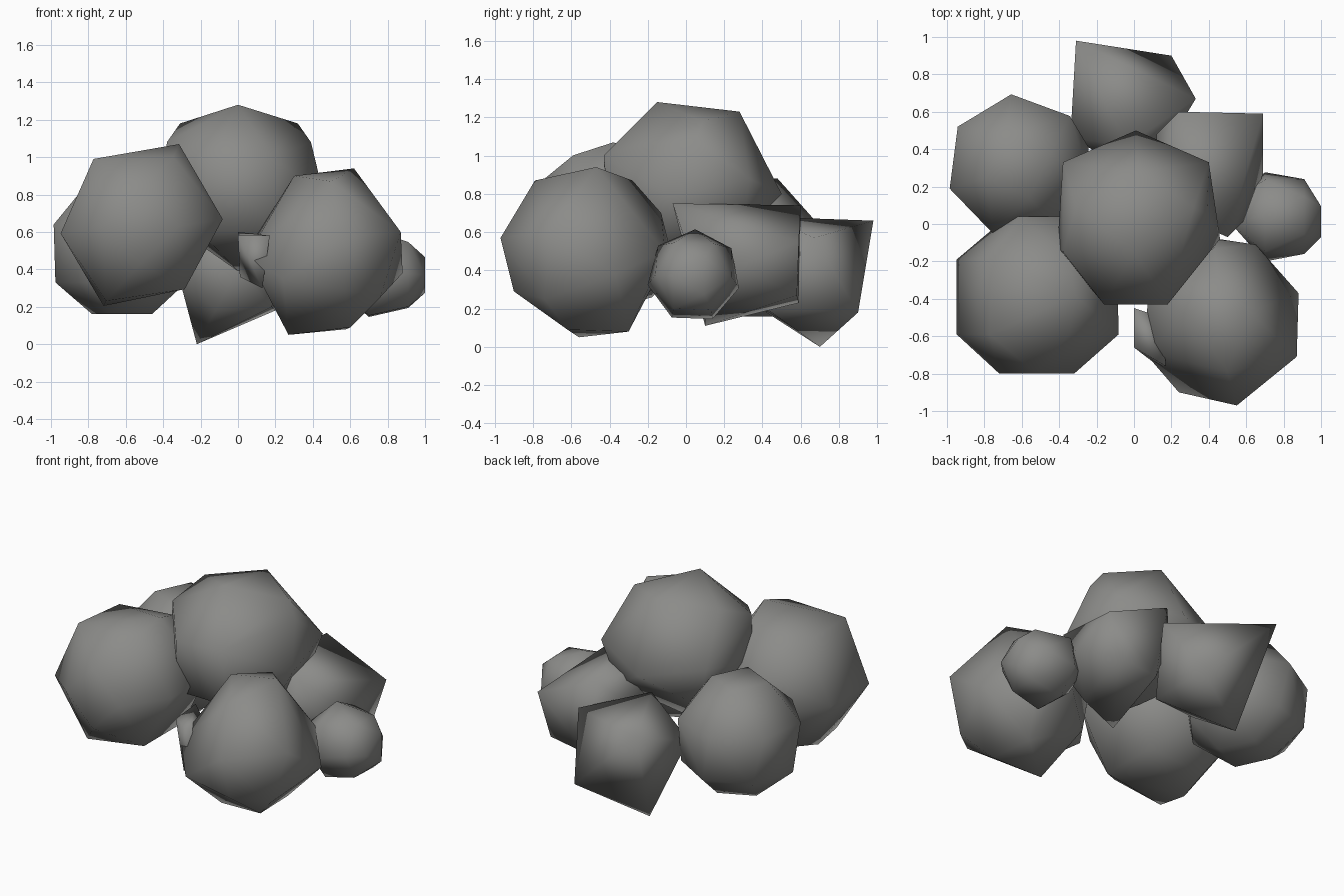
import bpy, bmesh, math
from mathutils import Vector

grey = bpy.data.materials.new("stone grey")
grey.diffuse_color = (0.26, 0.26, 0.25, 1)


def hull_rock(name, points):
    """Smooth-shaded low-poly stone: the convex hull of a few corners."""
    bm = bmesh.new()
    for p in points:
        bm.verts.new(p)
    res = bmesh.ops.convex_hull(bm, input=bm.verts[:])
    loose = {g for g in res["geom_interior"] if isinstance(g, bmesh.types.BMVert)}
    bmesh.ops.delete(bm, geom=list(loose), context='VERTS')
    bmesh.ops.recalc_face_normals(bm, faces=bm.faces[:])
    for f in bm.faces:
        f.smooth = True
    mesh = bpy.data.meshes.new(name)
    bm.to_mesh(mesh)
    bm.free()
    mesh.materials.append(grey)
    ob = bpy.data.objects.new(name, mesh)
    bpy.context.collection.objects.link(ob)
    return ob


def ring_rock(name, centre, axis, layers):
    """Stone from stacked polygons: (offset along axis, radius, sides, phase)."""
    u, v, w = [Vector(a) for a in {
        'X': ((0, 1, 0), (0, 0, 1), (1, 0, 0)),
        'Y': ((1, 0, 0), (0, 0, 1), (0, 1, 0)),
        'Z': ((1, 0, 0), (0, 1, 0), (0, 0, 1))}[axis]]
    pts = []
    for off, r, n, phase in layers:
        for i in range(n):
            a = math.radians(phase) + i * math.tau / n
            pts.append(Vector(centre) + w * off + (u * math.cos(a) + v * math.sin(a)) * r)
    return hull_rock(name, pts)


# round stones
ring_rock("front_left_stone", (-0.52, -0.38, 0.63), 'Y',
          [(-0.42, 0.20, 4, 90), (-0.21, 0.44, 3, 5), (-0.21, 0.43, 1, 185),
           (-0.21, 0.41, 6, 5), (0.0, 0.485, 1, 65), (0.0, 0.47, 1, 245),
           (0.19, 0.43, 2, 5), (0.20, 0.41, 6, 5), (0.42, 0.18, 4, 30)])
ring_rock("back_left_stone", (-0.62, 0.31, 0.53), 'Z',
          [(0.35, 0.18, 4, 20), (0.11, 0.385, 7, 44), (0.0, 0.39, 1, 15),
           (-0.20, 0.36, 7, 34), (-0.37, 0.17, 4, 340)])
ring_rock("small_right_stone", (0.76, 0.04, 0.37), 'X',
          [(-0.24, 0.08, 3, 0), (-0.06, 0.245, 7, 88),
           (0.15, 0.20, 6, 58), (0.24, 0.11, 3, 60)])

# large irregular stones
hull_rock("top_stone", [
    (0, -.15, 1.28), (.02, .28, 1.23), (.32, .09, 1.18), (-.31, .09, 1.18),
    (.39, .05, 1.08), (-.38, -.15, 1.08), (.40, .33, .88), (-.38, .33, .88),
    (.18, -.43, 1.0), (-.16, -.43, .97), (.01, .50, .80), (.46, -.08, .79),
    (-.41, -.13, .78), (.30, .30, .60), (-.30, .28, .60), (.20, -.40, .62),
    (-.20, -.36, .60), (.32, -.1, .52), (0, .05, .39)])
hull_rock("front_right_stone", [
    (.62, -.47, .94), (.30, -.50, .90), (.50, -.79, .87), (.45, -.28, .87),
    (.88, -.37, .38), (.55, -.97, .57), (.87, -.71, .60), (.65, -.11, .50),
    (.43, -.13, .70), (.24, -.90, .35), (.57, -.90, .29), (.27, -.56, .05),
    (.60, -.62, .09), (.76, -.74, .25), (.58, -.30, .08), (.45, -.08, .50),
    (.05, -.68, .47), (.08, -.35, .55), (.20, -.25, .27)])

# angular stones at the back
hull_rock("back_stone", [
    (-.31, .98, .66), (.33, .67, .57), (-.22, .70, 0), (.20, .90, .18),
    (-.34, .46, .45), (-.04, .42, .68), (0, .28, .40), (.18, .42, .20),
    (-.12, .42, .18)])
hull_rock("back_right_stone", [
    (.69, .59, .55), (.24, .60, .74), (.50, -.07, .75), (.12, .48, .60),
    (.69, .27, .42), (.60, .58, .27), (.32, .59, .23), (.25, .10, .11),
    (.48, .10, .22), (.62, .05, .40), (.12, .10, .70)])

# little chip stuck to the front right stone
hull_rock("chip", [
    (0, -.45, .60), (0, -.66, .58), (.01, -.50, .36), (.13, -.76, .30),
    (.17, -.76, .58), (.15, -.50, .45)])
